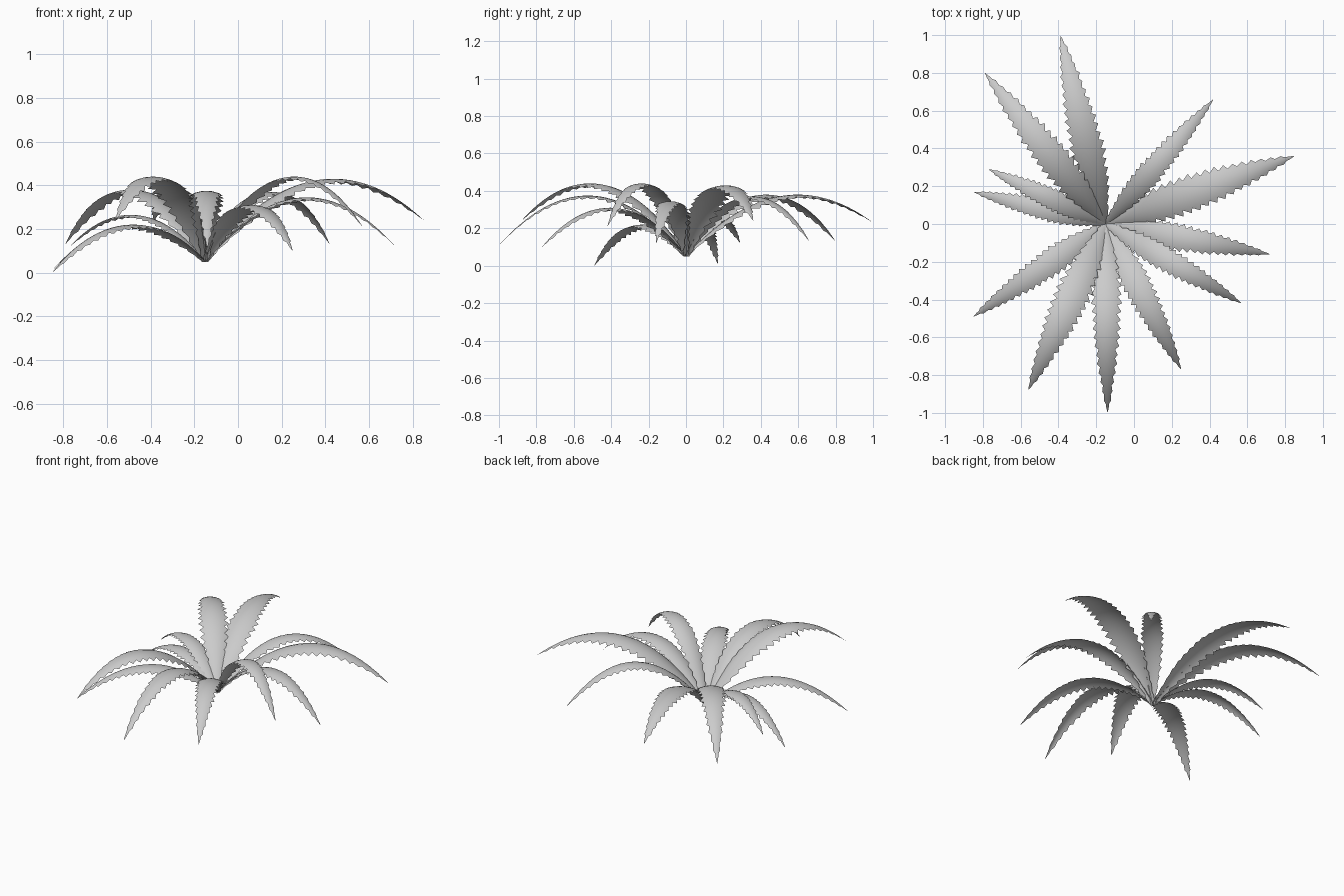
import bpy, math, random
from mathutils import Vector

if "Cube" in bpy.data.objects:
    bpy.data.objects.remove(bpy.data.objects["Cube"])

random.seed(4)
BASE = Vector((-0.15, 0.0, 0.05))

# tip x, tip y, tip z, peak height, full width
LEAVES = [
    (-0.39, 1.00, 0.23, 0.38, 0.18), (-0.79, 0.80, 0.13, 0.38, 0.18),
    (0.42, 0.66, 0.13, 0.37, 0.14), (0.85, 0.36, 0.24, 0.43, 0.20),
    (0.72, -0.16, 0.12, 0.345, 0.15), (0.57, -0.42, 0.21, 0.44, 0.14),
    (0.25, -0.77, 0.10, 0.31, 0.16), (-0.14, -1.00, 0.11, 0.375, 0.16),
    (-0.56, -0.88, 0.24, 0.44, 0.19), (-0.85, -0.49, 0.00, 0.22, 0.15),
    (-0.85, 0.17, 0.01, 0.22, 0.125), (-0.77, 0.29, 0.12, 0.265, 0.125),
]
# width profile along the leaf
PROFILE = [(0, 0.22), (0.1, 0.5), (0.22, 0.85), (0.38, 1), (0.6, 0.85),
           (0.8, 0.52), (0.93, 0.22), (1, 0)]
COLS = (-1, -0.7, -0.35, 0, 0.35, 0.7, 1)
TEETH = 21


def width_at(u):
    for (a, wa), (b, wb) in zip(PROFILE, PROFILE[1:]):
        if u <= b:
            return wa + (wb - wa) * (u - a) / (b - a)
    return 0.0


def make_leaf(index, tx, ty, tz, peak, width):
    # arched spine: one parabola through base, peak and tip
    run = Vector((tx - BASE.x, ty - BASE.y, 0))
    length = run.length
    fwd = run.normalized()
    side = Vector((-fwd.y, fwd.x, 0))
    rise, fall = math.sqrt(peak - BASE.z), math.sqrt(peak - tz)
    up = rise / (rise + fall)
    k = (rise / up) ** 2

    def spine(u):
        p = BASE + fwd * (length * u)
        p.z = peak - k * (u - up) ** 2
        slope = -2 * k * (u - up) / length
        tangent = (fwd + Vector((0, 0, slope))).normalized()
        return p, tangent.cross(side)

    verts, faces = [], []
    rows = TEETH * 2
    n = len(COLS)
    for r in range(rows + 1):
        u0 = r / rows
        tooth = r % 2
        jitter = random.uniform(-0.04, 0.04)
        for c in COLS:
            # saw-tooth rim leaning towards the tip
            edge = abs(c) == 1
            lean = 0.4 / rows if edge and tooth and r < rows - 1 else 0
            u = u0 + lean
            half = width * 0.5 * width_at(u0)
            p, normal = spine(u)
            reach = c
            if edge:
                reach *= (1.04 + jitter) if tooth else (0.76 + jitter)
            p = p + side * (half * reach) - normal * (half * 0.25 * reach * reach)
            p.z = max(p.z, 0)
            verts.append(p)
    for r in range(rows):
        for c in range(n - 1):
            a = r * n + c
            faces.append((a, a + n, a + n + 1, a + 1))

    mesh = bpy.data.meshes.new(f"leaf_{index}")
    mesh.from_pydata(verts, [], faces)
    mesh.polygons.foreach_set("use_smooth", [True] * len(mesh.polygons))
    mesh.update()
    leaf = bpy.data.objects.new(f"leaf_{index}", mesh)
    bpy.context.collection.objects.link(leaf)


# rosette of serrated leaves
for i, spec in enumerate(LEAVES, 1):
    make_leaf(i, *spec)
